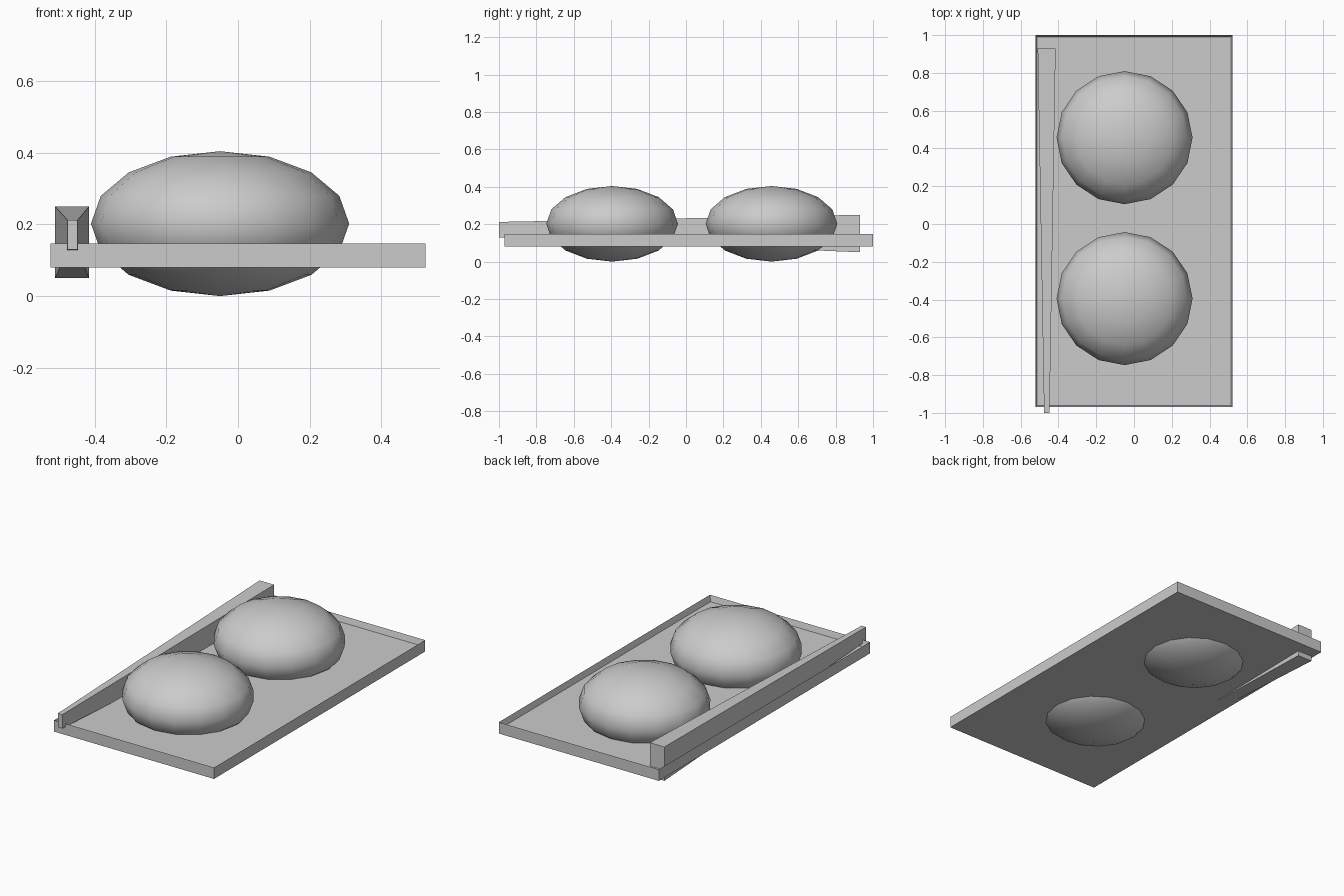
import bpy, bmesh
from math import radians

if "Cube" in bpy.data.objects:
    bpy.data.objects.remove(bpy.data.objects["Cube"])


def finish(bm, name, smooth=False):
    bmesh.ops.recalc_face_normals(bm, faces=bm.faces)
    me = bpy.data.meshes.new(name)
    bm.to_mesh(me)
    bm.free()
    for p in me.polygons:
        p.use_smooth = smooth
    ob = bpy.data.objects.new(name, me)
    bpy.context.collection.objects.link(ob)
    return ob


# Shallow tray: a slab whose top is inset and sunk to leave a thin rim
bm = bmesh.new()
bmesh.ops.create_cube(bm, size=1)
for v in bm.verts:
    v.co.x *= 1.045
    v.co.y = v.co.y * 1.97 + 0.015
    v.co.z = 0.08 if v.co.z < 0 else 0.147
bm.normal_update()
top = max(bm.faces, key=lambda f: f.calc_center_median().z)
bmesh.ops.inset_region(bm, faces=[top], thickness=0.014)
for v in top.verts:
    v.co.z = 0.112
finish(bm, "tray")

# Two flattened low-poly cushions
for name, y in (("front_cushion", -0.395), ("back_cushion", 0.457)):
    bm = bmesh.new()
    bmesh.ops.create_uvsphere(bm, u_segments=16, v_segments=8, radius=1)
    bmesh.ops.scale(bm, vec=(0.36, 0.352, 0.202), verts=bm.verts)
    bmesh.ops.translate(bm, vec=(-0.05, y, 0.202), verts=bm.verts)
    finish(bm, name, smooth=True)

# Side bar tapering towards the front: (y, x0, x1, z0, z1) for each end
bm = bmesh.new()
ends = []
for y, x0, x1, z0, z1 in ((-1.0, -0.476, -0.447, 0.13, 0.212),
                          (0.93, -0.51, -0.415, 0.05, 0.25)):
    pts = ((x0, z0), (x1, z0), (x1, z1), (x0, z1))
    ends.append([bm.verts.new((x, y, z)) for x, z in pts])
a, b = ends
bm.faces.new(a)
bm.faces.new(b)
for i in range(4):
    j = (i + 1) % 4
    bm.faces.new((a[i], a[j], b[j], b[i]))
finish(bm, "side_bar")
